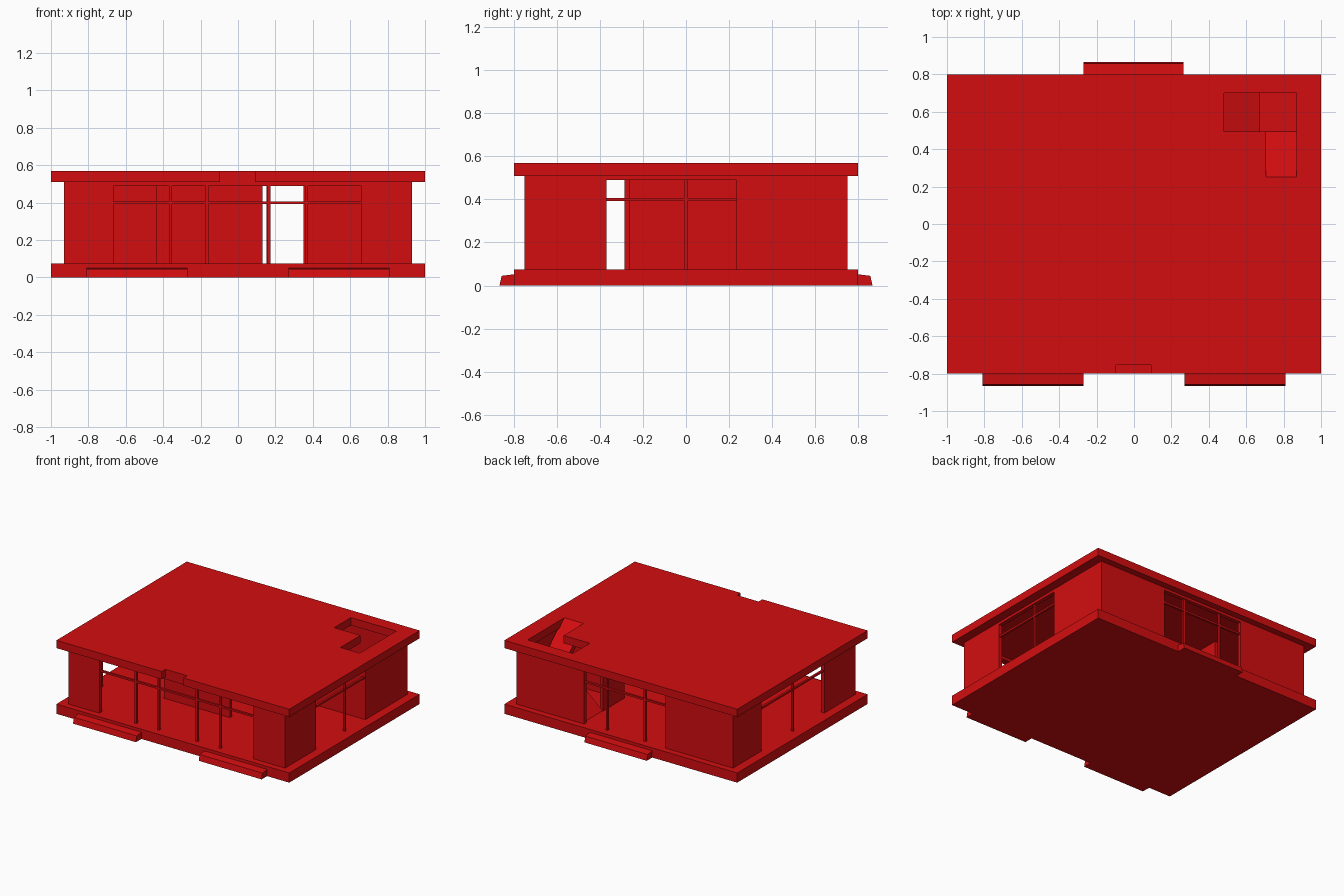
import bpy
import bmesh

if "Cube" in bpy.data.objects:
    bpy.data.objects.remove(bpy.data.objects["Cube"], do_unlink=True)

red = bpy.data.materials.new("red_plastic")
red.use_nodes = True
red.diffuse_color = (0.65, 0.004, 0.005, 1)
red.node_tree.nodes["Principled BSDF"].inputs["Base Color"].default_value = red.diffuse_color


def finish(name, bm):
    bmesh.ops.recalc_face_normals(bm, faces=bm.faces)
    mesh = bpy.data.meshes.new(name)
    bm.to_mesh(mesh)
    bm.free()
    mesh.materials.append(red)
    obj = bpy.data.objects.new(name, mesh)
    bpy.context.scene.collection.objects.link(obj)
    return obj


def box(name, x, y, z):
    """Box from (low, high) pairs."""
    bm = bmesh.new()
    bmesh.ops.create_cube(bm, size=1)
    for v in bm.verts:
        v.co = [r[0] if c < 0 else r[1] for c, r in zip(v.co, (x, y, z))]
    return finish(name, bm)


def prism(name, profile, axis, low, high):
    """Extrude a profile of (horizontal, z) points along x or y."""
    bm = bmesh.new()

    def place(p, t):
        return (t, p[0], p[1]) if axis == "x" else (p[0], t, p[1])
    a = [bm.verts.new(place(p, low)) for p in profile]
    b = [bm.verts.new(place(p, high)) for p in profile]
    bm.faces.new(a)
    bm.faces.new(b)
    for i in range(len(a)):
        j = (i + 1) % len(a)
        bm.faces.new((a[i], a[j], b[j], b[i]))
    return finish(name, bm)


FLOOR, CEIL, TOP = 0.075, 0.51, 0.57
WX, WY, T = 0.93, 0.75, 0.03
ROOM = (FLOOR, CEIL)

# Base slab and entry steps
box("base_slab", (-1, 1), (-0.8, 0.8), (0, FLOOR))
for name, side, low, high in (("front_right_step", -1, -0.81, -0.27),
                              ("front_left_step", -1, 0.27, 0.81),
                              ("back_step", 1, -0.27, 0.265)):
    prism(name, [(side * y, z) for y, z in ((0.8, 0), (0.867, 0), (0.857, 0.045), (0.8, 0.052))],
          "x", low, high)

# Roof with a stair opening and a front notch
roof = box("roof", (-1, 1), (-0.8, 0.8), (CEIL, TOP))
cuts = (("stair_cut", (0.48, 0.87), (0.495, 0.7)),
        ("ramp_cut", (0.705, 0.87), (0.25, 0.6)),
        ("notch_cut", (-0.095, 0.09), (-0.9, -0.755)))
for name, x, y in cuts:
    cutter = box(name, x, y, (0.4, 0.7))
    mod = roof.modifiers.new(name, "BOOLEAN")
    mod.object = cutter
    mod.operation = "DIFFERENCE"
    mod.solver = "EXACT"
    bpy.context.view_layer.objects.active = roof
    bpy.ops.object.modifier_apply(modifier=name)
    bpy.data.objects.remove(cutter, do_unlink=True)


# Outer walls: two solid ends, with a header, transom and posts in the opening
def facade(name, along, out, half, low, high, posts):
    depth = tuple(sorted((out, out - T if out > 0 else out + T)))
    mid = sum(depth) / 2

    def part(label, span, z, d):
        x, y = (span, d) if along == "x" else (d, span)
        box(name + "_" + label, x, y, z)
    part("wall_start", (-half, low), ROOM, depth)
    part("wall_end", (high, half), ROOM, depth)
    part("header", (low, high), (0.49, CEIL), depth)
    bar = (mid - 0.008, mid + 0.008)
    part("transom", (low, high), (0.392, 0.406), bar)
    for i, p in enumerate(posts):
        part(f"post_{i + 1}", (p - 0.008, p + 0.008), (FLOOR, 0.49), bar)


facade("front", "x", -WY, WX, -0.665, 0.66, (-0.36, -0.165, 0.165, 0.365))
facade("back", "x", WY, WX, -0.35, 0.35, (-0.165, 0.16))
side = WY - T
facade("left", "y", WX, side, -0.37, 0.235, (0.0,))
facade("right", "y", -WX, side, -0.37, 0.4, (0.0,))

# Inner partitions
inner = WX - T
box("hall_partition", (-0.435, 0.13), (-0.285, -0.26), ROOM)
box("room_partition", (-0.435, -0.41), (-0.26, 0.4), ROOM)
box("stair_front_wall", (0.365, inner), (0.235, 0.26), ROOM)
box("stair_side_wall", (0.365, 0.39), (0.26, 0.495), ROOM)
box("stair_back_wall", (0.365, 0.39), (0.7, side), ROOM)

# Stair ramps and landing up to the roof
LAND = 0.34
prism("lower_ramp", [(0.37, FLOOR), (0.67, FLOOR), (0.67, LAND)], "y", 0.495, 0.7)
box("landing", (0.67, inner), (0.495, 0.72), (FLOOR, LAND))
prism("upper_ramp", [(0.25, TOP), (0.495, LAND), (0.495, LAND - 0.05), (0.25, TOP - 0.06)],
      "x", 0.705, 0.88)
